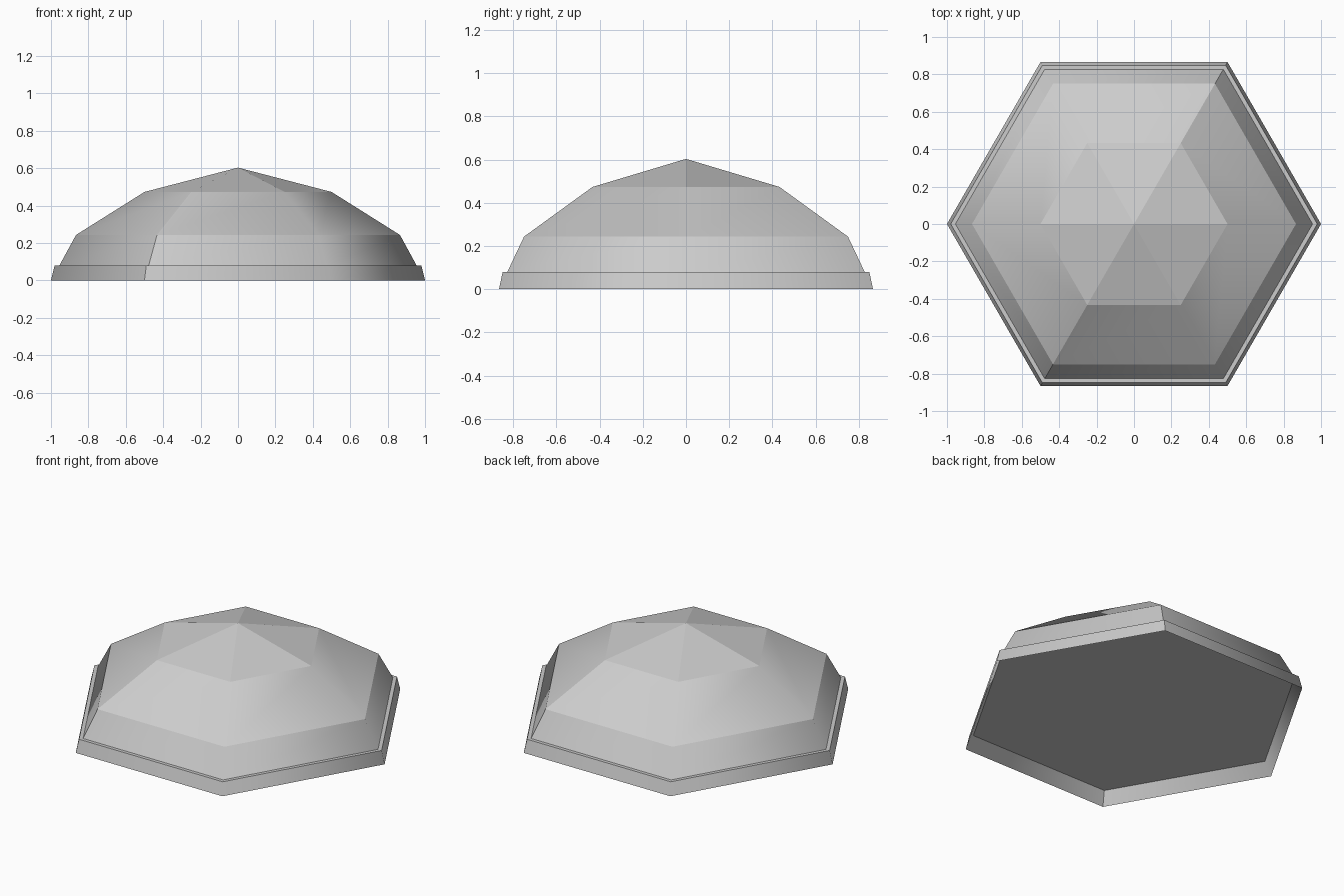
import bpy, bmesh, math

if "Cube" in bpy.data.objects:
    bpy.data.objects.remove(bpy.data.objects["Cube"])

grey = bpy.data.materials.new("plain_grey")
grey.diffuse_color = (0.6, 0.6, 0.6, 1)
grey.use_nodes = True
grey.node_tree.nodes["Principled BSDF"].inputs["Base Color"].default_value = grey.diffuse_color
SIDES = 6


def hex_shell(name, profile, apex=None, base=False, smooth=True, closed=False):
    """Revolve (radius, height) points into a hexagonal shell."""
    bm = bmesh.new()
    rings = []
    for r, z in profile:
        rings.append([bm.verts.new((r * math.cos(math.tau * i / SIDES),
                                    r * math.sin(math.tau * i / SIDES), z))
                      for i in range(SIDES)])
    pairs = list(zip(rings, rings[1:]))
    if closed:
        pairs.append((rings[-1], rings[0]))
    for low, high in pairs:
        for i in range(SIDES):
            j = (i + 1) % SIDES
            f = bm.faces.new((low[i], low[j], high[j], high[i]))
            f.smooth = smooth
        # two hard seams on opposite corners, soft corners elsewhere
        for i in (1, 4):
            bm.edges.get((low[i], high[i])).smooth = False
    if apex is not None:
        tip = bm.verts.new((0, 0, apex))
        for i in range(SIDES):
            bm.faces.new((rings[-1][i], rings[-1][(i + 1) % SIDES], tip))
    if base:
        bm.faces.new(rings[0][::-1])
    # hard edges around every ring
    for ring in rings:
        for i in range(SIDES):
            e = bm.edges.get((ring[i], ring[(i + 1) % SIDES]))
            if e:
                e.smooth = False
    bmesh.ops.recalc_face_normals(bm, faces=bm.faces)
    mesh = bpy.data.meshes.new(name)
    bm.to_mesh(mesh)
    bm.free()
    mesh.materials.append(grey)
    obj = bpy.data.objects.new(name, mesh)
    bpy.context.collection.objects.link(obj)
    return obj


# faceted dome, closed underneath by a recessed plate
hex_shell("dome", [(0.955, 0.08), (0.866, 0.243), (0.5, 0.473)],
          apex=0.603, base=True)

# thin tapered rim with a flat ledge around the dome
hex_shell("rim", [(1.0, 0.0), (0.98, 0.08), (0.955, 0.08)], closed=True)
